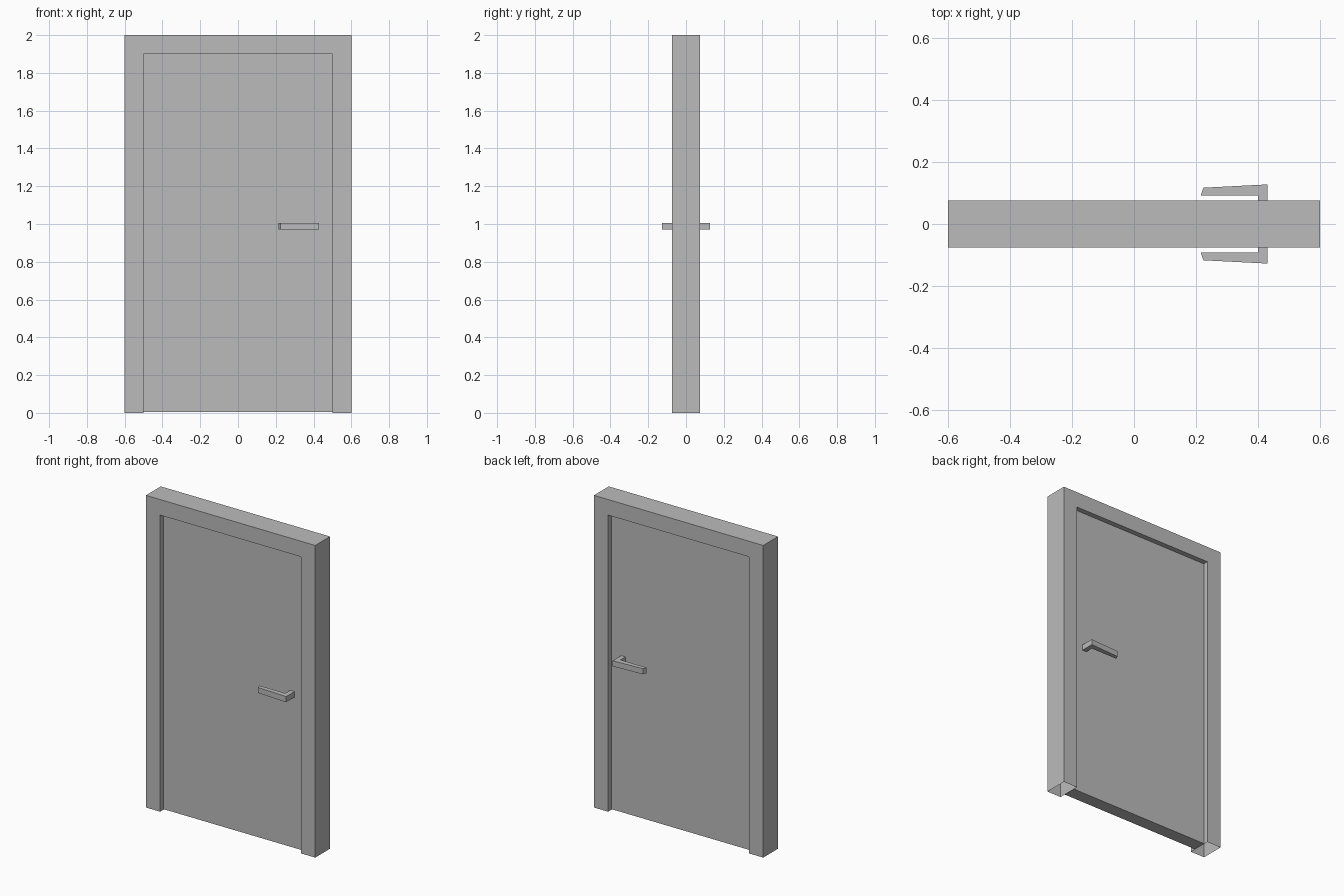
import bpy
import bmesh
from mathutils import Vector

cube = bpy.data.objects.get("Cube")
if cube:
    bpy.data.objects.remove(cube, do_unlink=True)

# One plain grey for everything
grey = bpy.data.materials.new("plain_grey")
grey.use_nodes = True
colour = (0.5, 0.5, 0.5, 1.0)
grey.diffuse_color = colour
grey.node_tree.nodes["Principled BSDF"].inputs["Base Color"].default_value = colour


def prism(name, outline, offset, open_bottom=False):
    """Extrude a flat outline along offset into a solid part."""
    bm = bmesh.new()
    face = bm.faces.new([bm.verts.new(p) for p in outline])
    new = bmesh.ops.extrude_face_region(bm, geom=[face], use_keep_orig=True)["geom"]
    bmesh.ops.translate(bm, vec=Vector(offset),
                        verts=[v for v in new if isinstance(v, bmesh.types.BMVert)])
    bmesh.ops.recalc_face_normals(bm, faces=bm.faces)
    if open_bottom:
        floor = [f for f in bm.faces if all(v.co.z < 0.001 for v in f.verts)]
        bmesh.ops.delete(bm, geom=floor, context="FACES")
    mesh = bpy.data.meshes.new(name)
    bm.to_mesh(mesh)
    bm.free()
    mesh.materials.append(grey)
    obj = bpy.data.objects.new(name, mesh)
    bpy.context.collection.objects.link(obj)
    return obj


# Frame: two hollow-ended jambs joined by a lintel
half_w, height, trim, half_d = 0.6, 2.0, 0.1, 0.075
inner = half_w - trim
arch = [(-half_w, 0), (-half_w, height), (half_w, height), (half_w, 0),
        (inner, 0), (inner, height - trim), (-inner, height - trim), (-inner, 0)]
prism("door_frame", [(x, -half_d, z) for x, z in arch], (0, 2 * half_d, 0), True)

# Door leaf, set back from both faces of the frame
leaf_d, gap = 0.042, 0.004
leaf = [(-inner, gap), (-inner, height - trim), (inner, height - trim), (inner, gap)]
prism("door_leaf", [(x, -leaf_d, z) for x, z in leaf], (0, 2 * leaf_d, 0))

# Lever handles: short neck and tapering grip, one on each side
lever = [(0.43, leaf_d), (0.43, 0.1275), (0.224, 0.117),
         (0.215, 0.092), (0.4, 0.092), (0.4, leaf_d)]
for name, side in (("front_handle", -1), ("back_handle", 1)):
    prism(name, [(x, side * y, 0.97) for x, y in lever], (0, 0, 0.036))
